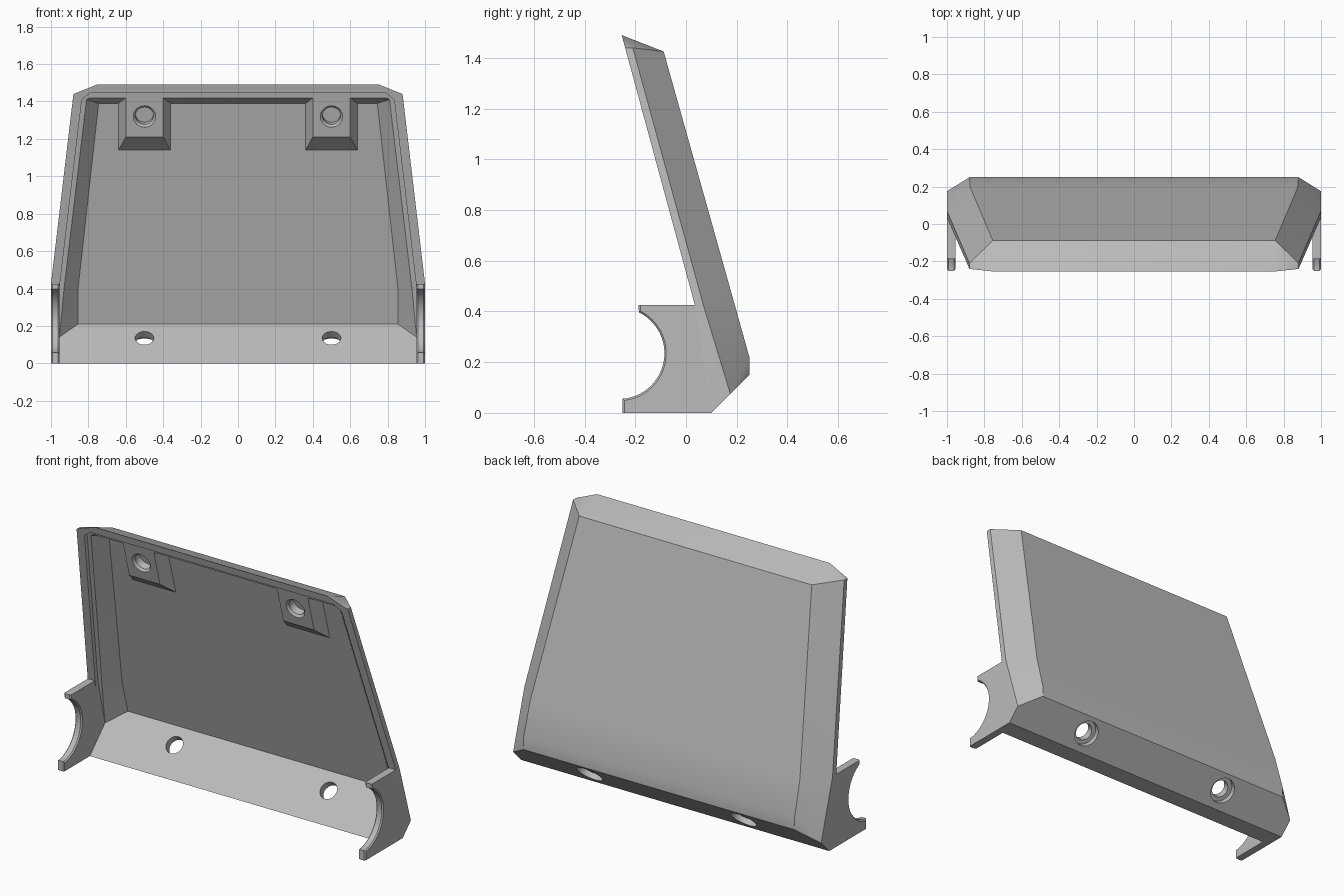
import bpy, bmesh, math
from mathutils import Vector, Matrix

cube = bpy.data.objects.get("Cube")
if cube:
    bpy.data.objects.remove(cube, do_unlink=True)

grey = bpy.data.materials.new("plain grey")
grey.use_nodes = True
grey.diffuse_color = (0.5, 0.5, 0.5, 1)
grey.node_tree.nodes["Principled BSDF"].inputs["Base Color"].default_value = (0.5, 0.5, 0.5, 1)


def finish(bm, name):
    bmesh.ops.remove_doubles(bm, verts=bm.verts, dist=0.0005)
    bmesh.ops.recalc_face_normals(bm, faces=bm.faces)
    mesh = bpy.data.meshes.new(name)
    bm.to_mesh(mesh)
    bm.free()
    mesh.materials.append(grey)
    obj = bpy.data.objects.new(name, mesh)
    bpy.context.collection.objects.link(obj)
    return obj


def activate(obj):
    bpy.ops.object.select_all(action='DESELECT')
    obj.select_set(True)
    bpy.context.view_layer.objects.active = obj


def smooth(obj):
    activate(obj)
    bpy.ops.object.shade_smooth_by_angle(angle=math.radians(25))


def front_y(z):
    return 0.035 - 0.271 * (z - 0.425)


def floor_y(z):
    return 0.2 - 0.281 * (z - 0.21)


def revolved_cutter(name, origin, axis, profile):
    """Round cutter from (radius, distance along axis) pairs."""
    bm = bmesh.new()
    turn = Vector(axis).to_track_quat('Z', 'Y').to_matrix().to_4x4()
    place = Matrix.Translation(origin) @ turn
    n = 32
    rings = [[bm.verts.new(place @ Vector((r * math.cos(2 * math.pi * i / n),
                                           r * math.sin(2 * math.pi * i / n), d)))
              for i in range(n)] for r, d in profile]
    for a, b in zip(rings, rings[1:]):
        for i in range(n):
            j = (i + 1) % n
            bm.faces.new((a[i], a[j], b[j], b[i]))
    bm.faces.new(rings[0])
    bm.faces.new(rings[-1])
    cutter = finish(bm, name)
    cutter.hide_render = True
    return cutter


def cut(obj, cutter):
    activate(obj)
    mod = obj.modifiers.new("hole", 'BOOLEAN')
    mod.operation = 'DIFFERENCE'
    mod.solver = 'EXACT'
    mod.object = cutter
    bpy.ops.object.modifier_apply(modifier=mod.name)
    bpy.data.objects.remove(cutter, do_unlink=True)


# Shell: half rings from top to bottom, lofted from the back round to the floor
def on_front(x, z, inset=0.0):
    return (x, front_y(z) + inset, z)


def on_floor(x, z):
    return (x, floor_y(z), z)


side_low = (1, 0.175, 0.075)
foot = (1, 0.1, 0)
lip_foot = (0.955, -0.01, 0)
wall_foot = (0.955, 0.13, 0.14)
back_top = (0.755, -0.088, 1.425)
floor_top = on_floor(0.745, 1.39)
floor_low = on_floor(0.855, 0.21)
half_rings = [
    [back_top, back_top, (0.875, 0.194, 0.42), (0.88, 0.25, 0.22), (0.88, 0.25, 0.15)],
    [on_front(0.755, 1.49), (0.88, -0.21, 1.44), (1, 0.07, 0.42), side_low, side_low],
    [on_front(0.755, 1.49), on_front(0.88, 1.44), on_front(1, 0.425), foot, foot],
    [on_front(0.79, 1.445), on_front(0.835, 1.41), on_front(0.955, 0.4), lip_foot, lip_foot],
    [on_front(0.79, 1.445, 0.025), on_front(0.835, 1.41, 0.025),
     on_front(0.955, 0.4, 0.025), wall_foot, lip_foot],
    [on_front(0.79, 1.42, 0.025), on_front(0.81, 1.41, 0.025),
     on_front(0.93, 0.4, 0.025), wall_foot, lip_foot],
    [floor_top, floor_top, on_floor(0.855, 0.4), floor_low, floor_low],
]

bm = bmesh.new()


def add_face(points):
    unique = []
    for p in points:
        if tuple(p) not in unique:
            unique.append(tuple(p))
    if len(unique) > 2:
        bm.faces.new([bm.verts.new(p) for p in unique])


def flip(p):
    return (-p[0], p[1], p[2])


for a, b in zip(half_rings, half_rings[1:]):
    for i in range(4):
        quad = [a[i], a[i + 1], b[i + 1], b[i]]
        add_face(quad)
        add_face([flip(p) for p in quad])
    for i in (0, 4):
        add_face([a[i], b[i], flip(b[i]), flip(a[i])])
for ring in (half_rings[0], half_rings[-1]):
    for i in range(4):
        add_face([ring[i], ring[i + 1], flip(ring[i + 1]), flip(ring[i])])
shell = finish(bm, "tray_shell")

# Counterbored screw holes through the sloped bottom wall
for s in (-1, 1):
    cut(shell, revolved_cutter("bottom_hole_cutter", (0.5 * s, 0.125, 0.135), (0, 1, -1),
                               [(0.05, -0.1), (0.05, 0.045), (0.075, 0.045), (0.075, 0.2)]))
smooth(shell)

# Tapered screw bosses under the top edge, each with a blind countersunk hole
normal = Vector((0, -0.962, -0.27))
for s, side in ((-1, "right"), (1, "left")):
    bm = bmesh.new()
    loops = []
    for half, low, high, depth in ((0.15, 1.12, 1.42, floor_y), (0.1, 1.21, 1.425, front_y)):
        inset = 0.02 if depth is floor_y else 0.026
        loops.append([bm.verts.new((0.5 * s + half * dx, depth(z) + inset, z))
                      for dx, z in ((-1, low), (1, low), (1, high), (-1, high))])
    for loop in loops:
        bm.faces.new(loop)
    for i in range(4):
        j = (i + 1) % 4
        bm.faces.new((loops[0][i], loops[0][j], loops[1][j], loops[1][i]))
    boss = finish(bm, side + "_screw_boss")
    cut(boss, revolved_cutter("boss_hole_cutter", (0.5 * s, front_y(1.32) + 0.026, 1.32), normal,
                              [(0.048, -0.055), (0.048, -0.012), (0.06, 0), (0.06, 0.05)]))
    smooth(boss)

# Side ears with a round cradle cut into the front
profile = [(0.035, 0.425), (-0.187, 0.425)]
for k in range(25):
    t = math.radians(64 - k * 146 / 24)
    profile.append((-0.265 + 0.18 * math.cos(t), 0.235 + 0.18 * math.sin(t)))
profile += [(-0.25, 0.057), (-0.25, 0), (0.1, 0)]
for s, side in ((-1, "right"), (1, "left")):
    bm = bmesh.new()
    outer = [bm.verts.new((s, y, z)) for y, z in profile]
    inner = [bm.verts.new((0.955 * s, y, z)) for y, z in profile]
    bm.faces.new(outer)
    bm.faces.new(inner)
    for i in range(len(profile)):
        j = (i + 1) % len(profile)
        bm.faces.new((outer[i], outer[j], inner[j], inner[i]))
    bmesh.ops.recalc_face_normals(bm, faces=bm.faces)
    rim = [e for e in bm.edges if all(v.co.y < -0.08 for v in e.verts)
           and abs(e.verts[0].co.x - e.verts[1].co.x) < 0.001]
    bmesh.ops.bevel(bm, geom=rim, offset=0.007, segments=1, affect='EDGES')
    smooth(finish(bm, side + "_ear"))
